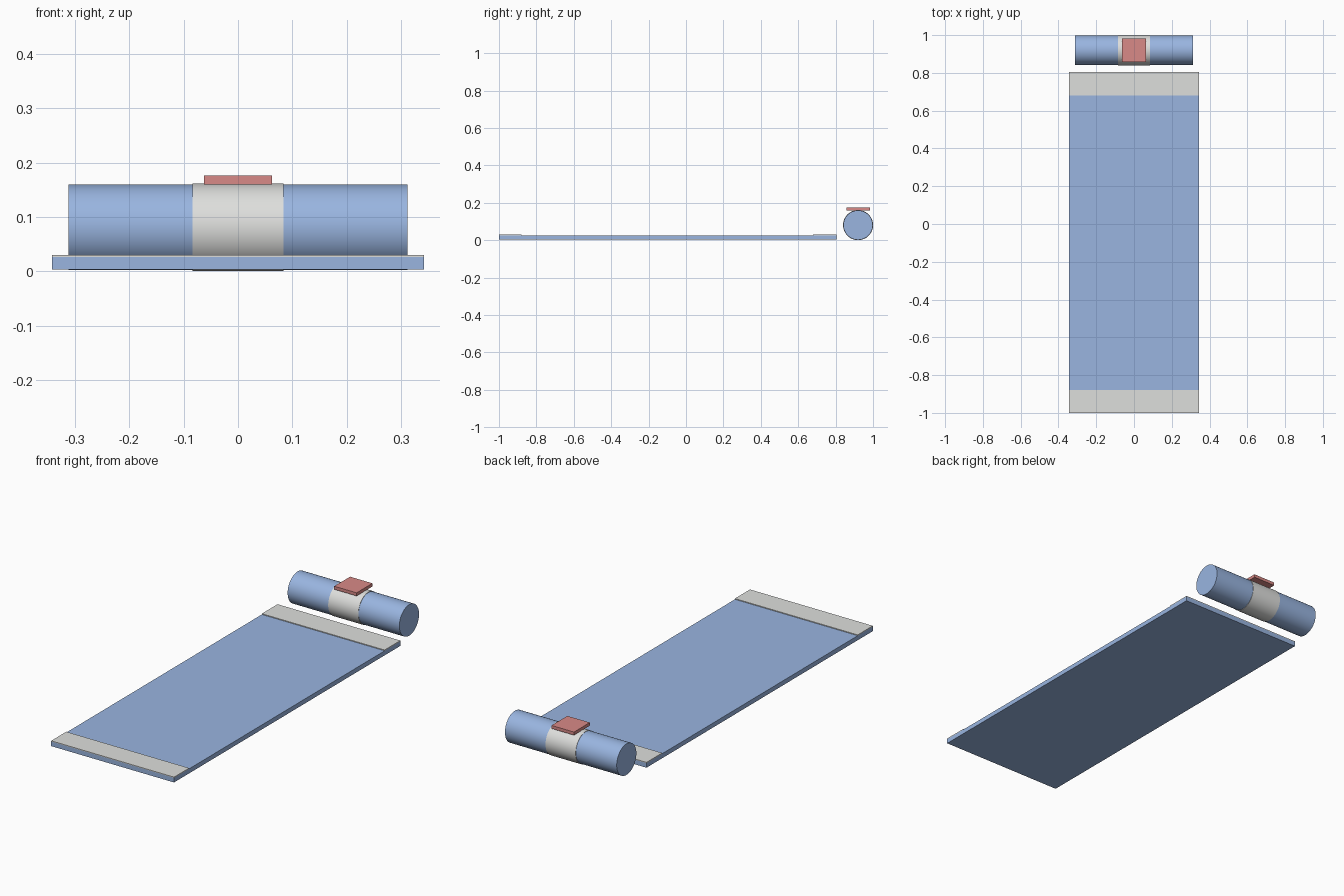
import bpy
import math

if "Cube" in bpy.data.objects:
    bpy.data.objects.remove(bpy.data.objects["Cube"])


def material(name, rgb):
    m = bpy.data.materials.new(name)
    m.diffuse_color = (*rgb, 1)
    m.use_nodes = True
    m.node_tree.nodes["Principled BSDF"].inputs["Base Color"].default_value = m.diffuse_color
    return m


BLUE = material("soft_blue", (0.319, 0.462, 0.747))
GREY = material("light_grey", (0.73, 0.735, 0.72))
RED = material("dusty_red", (0.69, 0.253, 0.243))


def box(name, lo, hi, mat):
    centre = [(a + b) / 2 for a, b in zip(lo, hi)]
    bpy.ops.mesh.primitive_cube_add(size=1, location=centre)
    o = bpy.context.object
    o.name = name
    o.scale = [b - a for a, b in zip(lo, hi)]
    bpy.ops.object.transform_apply(location=False, rotation=False, scale=True)
    o.data.materials.append(mat)


def cylinder(name, radius, half_length, mat):
    bpy.ops.mesh.primitive_cylinder_add(
        vertices=64, radius=radius, depth=2 * half_length,
        location=(0, ROLL_Y, ROLL_Z), rotation=(0, math.pi / 2, 0))
    o = bpy.context.object
    o.name = name
    o.data.materials.append(mat)
    bpy.ops.object.shade_smooth_by_angle(angle=math.radians(40))


ROLL_Y, ROLL_Z = 0.92, 0.081

# Flat mat with a raised strip across each end
box("mat", (-0.343, -1, 0.003), (0.343, 0.805, 0.026), BLUE)
for name, y0, y1 in (("front_strip", -1, -0.88), ("back_strip", 0.68, 0.805)):
    box(name, (-0.343, y0, 0.026), (0.343, y1, 0.030), GREY)

# Rolled mat with a strap around the middle and a tag on top
cylinder("roll", 0.0785, 0.312, BLUE)
cylinder("strap", 0.0805, 0.084, GREY)
box("tag", (-0.0625, 0.857, 0.160), (0.0625, 0.983, 0.176), RED)
